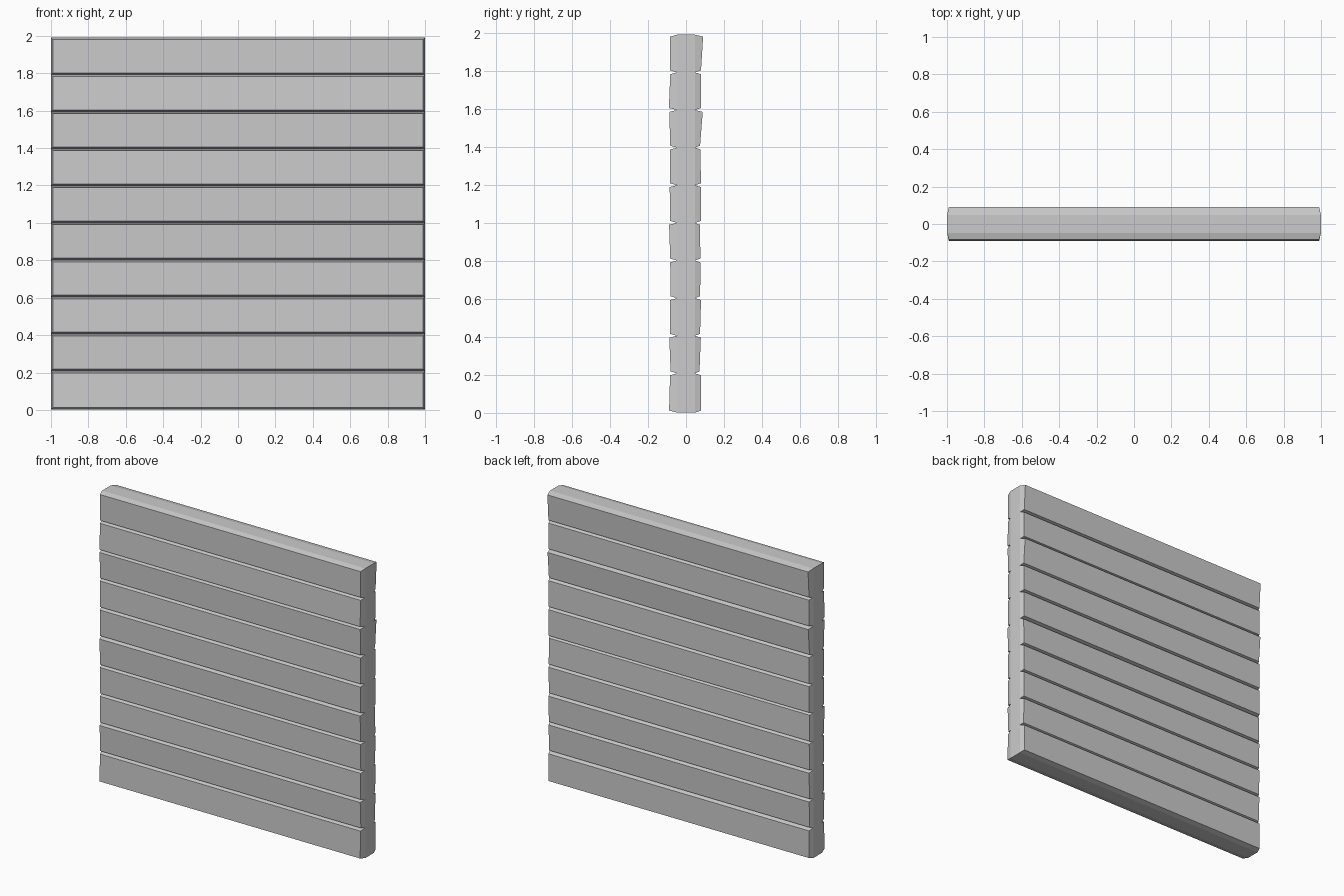
import bpy, bmesh

if "Cube" in bpy.data.objects:
    bpy.data.objects.remove(bpy.data.objects["Cube"])

# Hand-hewn lean of each plank: front bottom, front top, back bottom, back top (y)
LEAN = [
    (-.089, -.084, .080, .079), (-.081, -.088, .071, .078),
    (-.085, -.083, .074, .079), (-.082, -.083, .074, .077),
    (-.083, -.089, .076, .073), (-.083, -.086, .079, .079),
    (-.084, -.083, .078, .077), (-.083, -.088, .074, .088),
    (-.090, -.083, .078, .079), (-.083, -.084, .079, .090),
]
CORE = 0.047   # half depth of the full-size middle section
INSET = 0.01   # how far the front and back faces shrink in
PITCH = 0.198


def plank(name, z0, z1, lean):
    fb, ft, kb, kt = lean
    bm = bmesh.new()
    # four rectangular rings from front to back
    rings = []
    for yb, yt, d in ((fb, ft, INSET), (-CORE, -CORE, 0),
                      (CORE, CORE, 0), (kb, kt, INSET)):
        x = 0.998 + 0.002 - d
        pts = [(-x, yb, z0 + d), (x, yb, z0 + d),
               (x, yt, z1 - d), (-x, yt, z1 - d)]
        rings.append([bm.verts.new(p) for p in pts])
    for a, b in zip(rings, rings[1:]):
        for i in range(4):
            j = (i + 1) % 4
            bm.faces.new((a[i], a[j], b[j], b[i]))
    bm.faces.new(rings[0])
    bm.faces.new(rings[-1])
    bmesh.ops.recalc_face_normals(bm, faces=bm.faces)
    mesh = bpy.data.meshes.new(name)
    bm.to_mesh(mesh)
    bm.free()
    bpy.context.collection.objects.link(bpy.data.objects.new(name, mesh))


# Stack of horizontal wall planks
for i, lean in enumerate(LEAN):
    z0 = 0.01 + PITCH * i if i else 0.002
    plank(f"wall_plank_{i + 1}", z0, 0.01 + PITCH * (i + 1), lean)
